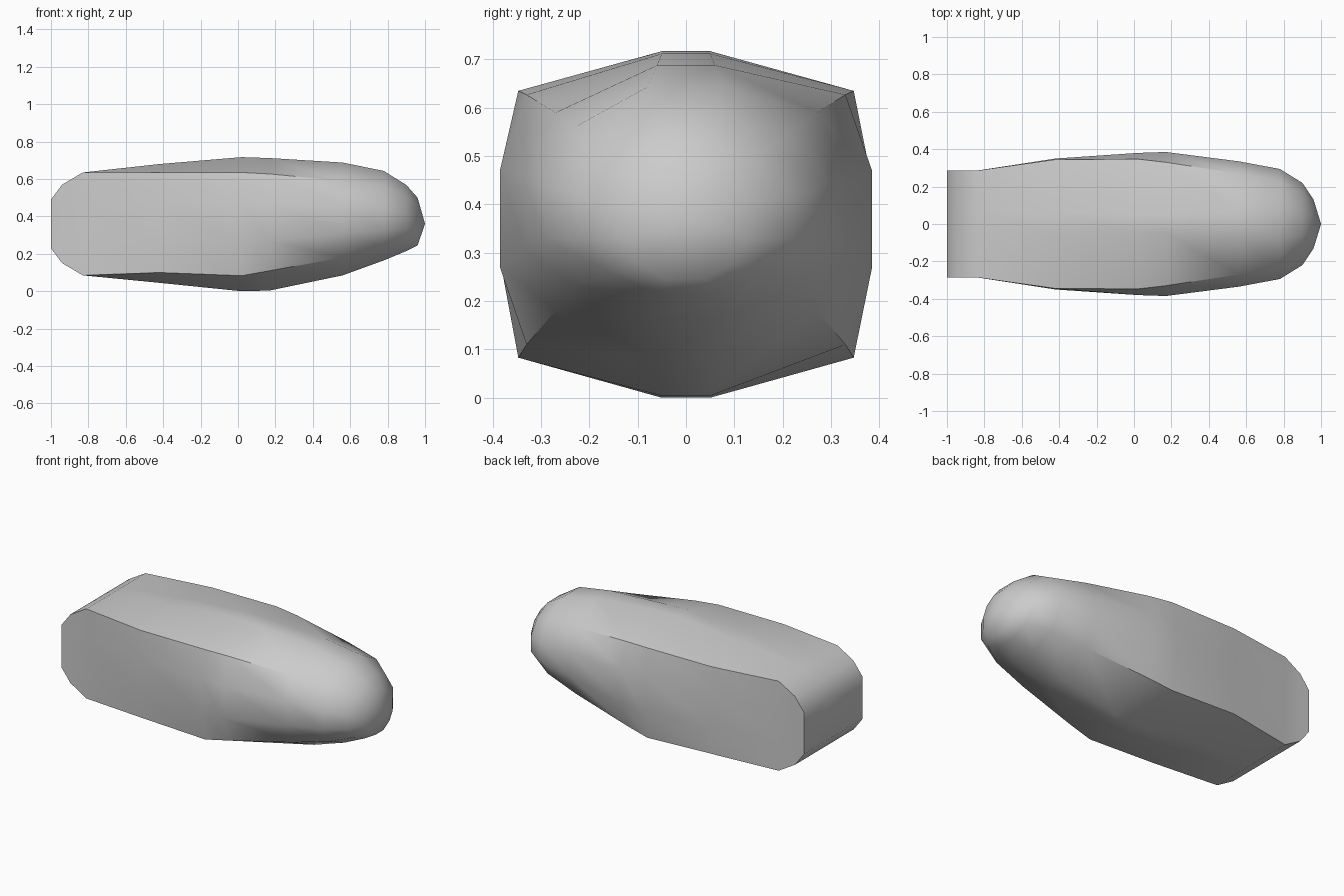
import bpy
import bmesh
import math

# Remove the default object
default_object = bpy.data.objects.get("Cube")
if default_object:
    bpy.data.objects.remove(default_object, do_unlink=True)


def make_material(name, colour):
    """Create a flat coloured material."""
    material = bpy.data.materials.new(name)
    material.use_nodes = True
    material.diffuse_color = colour
    shader = material.node_tree.nodes["Principled BSDF"]
    shader.inputs["Base Color"].default_value = colour
    return material


def half_outline(corner_y, corner_low, corner_high, side_y, side_low, side_high,
                 keel_y, bottom, top):
    """One half of a cross-section, from the keel up to the crown."""
    return [(keel_y, bottom), (corner_y, corner_low), (side_y, side_low),
            (side_y, side_high), (corner_y, corner_high), (keel_y, top)]


def block_section(half_width, low, high):
    """Rectangular cross-section for the squared tail."""
    third = (high - low) / 3
    return half_outline(half_width, low, high, half_width, low + third,
                        high - third, 0.06, low, high)


# Cross-sections from the squared tail to the rounded nose
stations = [
    (-1.0, block_section(0.285, 0.23, 0.49)),
    (-0.94, block_section(0.285, 0.15, 0.57)),
    (-0.83, block_section(0.287, 0.085, 0.635)),
    (-0.42, half_outline(0.345, 0.1, 0.635, 0.35, 0.26, 0.47, 0.06, 0.045, 0.68)),
    (0.02, half_outline(0.347, 0.083, 0.635, 0.38, 0.26, 0.47, 0.05, 0.0, 0.717)),
    (0.17, half_outline(0.33, 0.11, 0.627, 0.385, 0.27, 0.47, 0.05, 0.004, 0.712)),
    (0.56, half_outline(0.27, 0.18, 0.59, 0.335, 0.31, 0.46, 0.06, 0.085, 0.688)),
    (0.78, half_outline(0.23, 0.23, 0.56, 0.294, 0.33, 0.44, 0.08, 0.165, 0.643)),
    (0.9, half_outline(0.16, 0.26, 0.51, 0.22, 0.33, 0.42, 0.06, 0.215, 0.568)),
    (0.96, half_outline(0.1, 0.28, 0.46, 0.13, 0.33, 0.4, 0.04, 0.245, 0.5)),
]

# Loft the body through mirrored cross-sections
mesh = bpy.data.meshes.new("body")
bm = bmesh.new()
rings = []
for x, outline in stations:
    mirrored = [(-y, z) for y, z in reversed(outline)]
    rings.append([bm.verts.new((x, y, z)) for y, z in outline + mirrored])

for back, front in zip(rings, rings[1:]):
    for i in range(len(back)):
        j = (i + 1) % len(back)
        bm.faces.new((back[i], back[j], front[j], front[i]))

# Flat tail and pointed nose
bm.faces.new(rings[0])
tip = bm.verts.new((1.0, 0.0, 0.36))
last = rings[-1]
for i in range(len(last)):
    bm.faces.new((last[i], last[(i + 1) % len(last)], tip))

bmesh.ops.recalc_face_normals(bm, faces=bm.faces)
bm.to_mesh(mesh)
bm.free()
mesh.materials.append(make_material("plain grey", (0.6, 0.6, 0.6, 1.0)))

body = bpy.data.objects.new("body", mesh)
bpy.context.collection.objects.link(body)
bpy.ops.object.select_all(action="DESELECT")
body.select_set(True)
bpy.context.view_layer.objects.active = body
bpy.ops.object.shade_smooth_by_angle(angle=math.radians(42))
